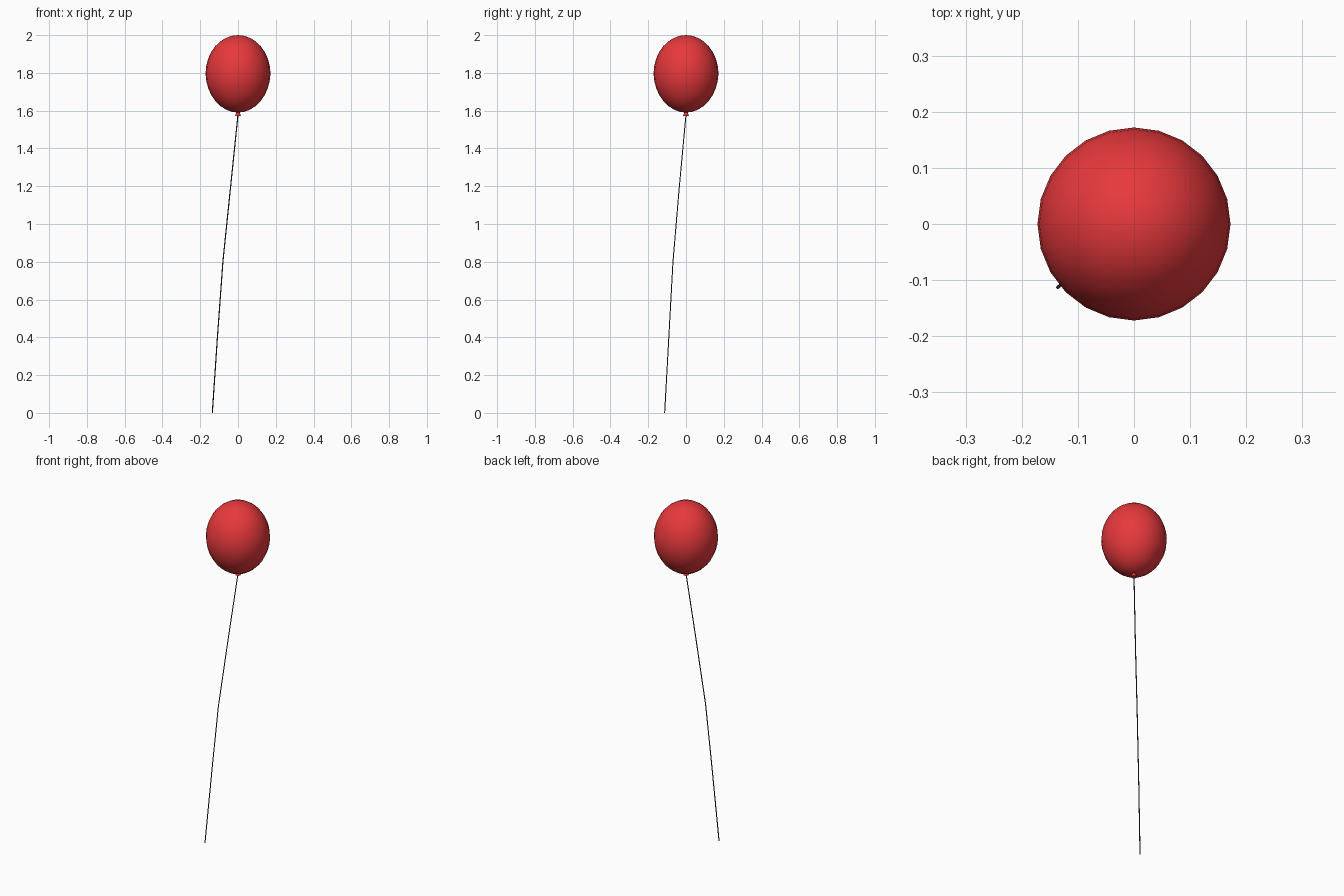
import bpy, bmesh, math

if "Cube" in bpy.data.objects:
    bpy.data.objects.remove(bpy.data.objects["Cube"])

def material(name, color):
    m = bpy.data.materials.new(name)
    m.diffuse_color = color
    m.use_nodes = True
    m.node_tree.nodes["Principled BSDF"].inputs["Base Color"].default_value = m.diffuse_color
    return m

red = material("red_rubber", (0.8, 0.04, 0.045, 1))
dark = material("dark_string", (0.05, 0.05, 0.05, 1))

def finish(name, bm, mat, smooth):
    me = bpy.data.meshes.new(name)
    bmesh.ops.recalc_face_normals(bm, faces=bm.faces)
    for f in bm.faces:
        f.smooth = smooth
    bm.to_mesh(me)
    bm.free()
    ob = bpy.data.objects.new(name, me)
    ob.data.materials.append(mat)
    bpy.context.collection.objects.link(ob)
    return ob

# Balloon: tall sphere, a touch narrower below the middle
bm = bmesh.new()
bmesh.ops.create_uvsphere(bm, u_segments=24, v_segments=16, radius=1)
for v in bm.verts:
    x, y, z = v.co
    taper = 1 + 0.03 * min(z, 0)
    v.co = (x * 0.172 * taper, y * 0.172 * taper, 1.795 + z * 0.205)
finish("balloon", bm, red, True)

# Knot: small flared cone under the balloon
bm = bmesh.new()
bmesh.ops.create_cone(bm, cap_ends=True, segments=12, radius1=0.015,
                      radius2=0.008, depth=0.024)
bmesh.ops.translate(bm, verts=bm.verts, vec=(0, 0, 1.585))
finish("knot", bm, red, False)

# String: thin square tube following a bent path
path = [(0, 0, 1.58), (-0.04, -0.036, 1.19), (-0.08, -0.069, 0.8),
        (-0.109, -0.091, 0.4), (-0.136, -0.113, 0)]
R, N = 0.003, 6
bm = bmesh.new()
rings = [[bm.verts.new((x + R * math.cos(2 * math.pi * i / N),
                        y + R * math.sin(2 * math.pi * i / N), z))
          for i in range(N)] for x, y, z in path]
for a, b in zip(rings, rings[1:]):
    for i in range(N):
        j = (i + 1) % N
        bm.faces.new((a[i], a[j], b[j], b[i]))
bm.faces.new(rings[0])
bm.faces.new(rings[-1])
finish("string", bm, dark, True)
